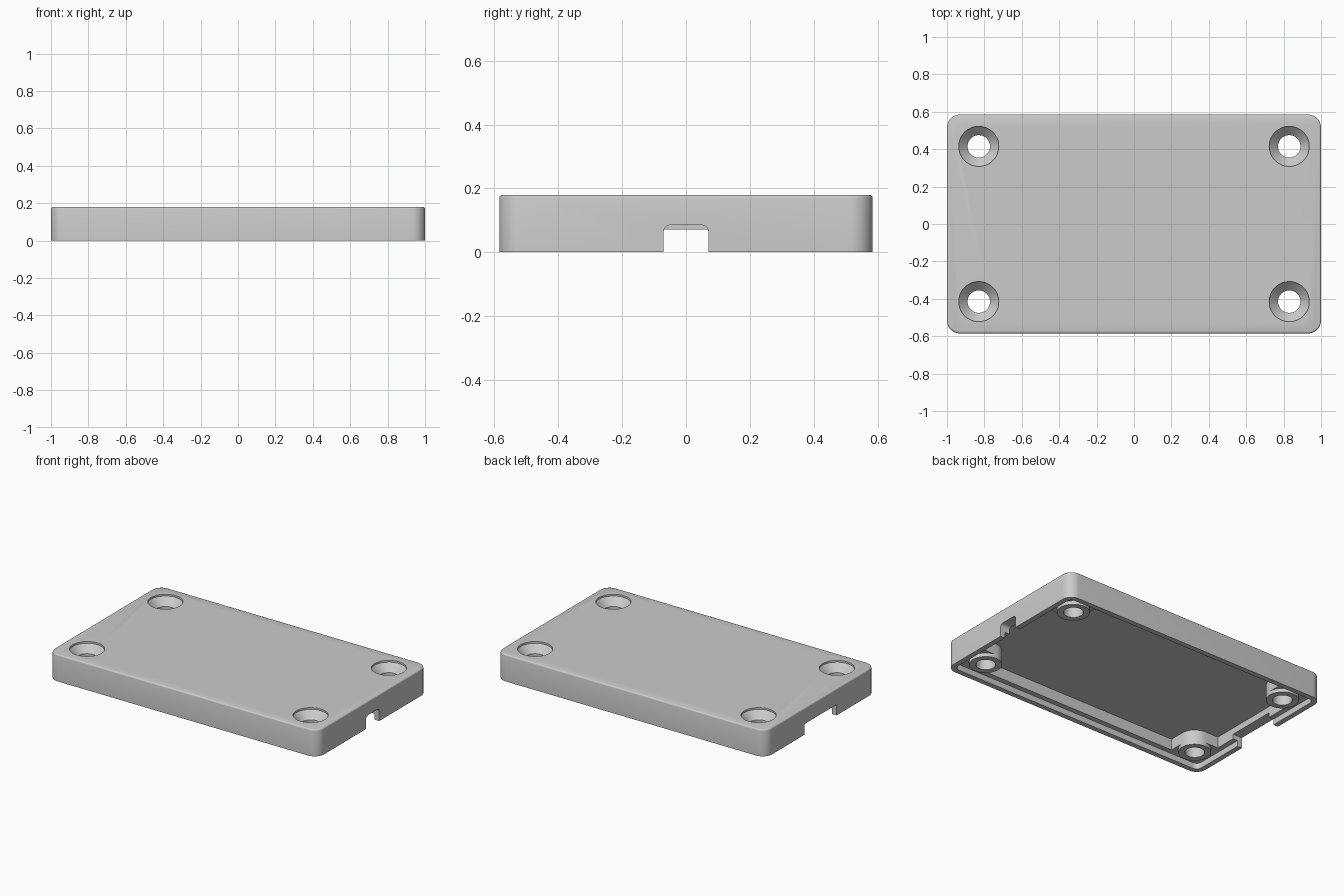
import bpy, bmesh, math
from mathutils import Vector

if "Cube" in bpy.data.objects:
    bpy.data.objects.remove(bpy.data.objects["Cube"])

W, D, H = 2.0, 1.17, 0.18          # lid size
PX, PY = 0.83, 0.415               # screw positions
LEDGE, CEIL = 0.04, 0.115          # lip step and cavity ceiling heights
LIP, WALL = 0.035, 0.07            # lip and wall thickness

grey = bpy.data.materials.new("light grey plastic")
grey.diffuse_color = (0.6, 0.6, 0.6, 1)
grey.use_nodes = True
grey.node_tree.nodes["Principled BSDF"].inputs["Base Color"].default_value = grey.diffuse_color


def rounded_rect(w, d, r, n=10):
    pts = []
    for i, (sx, sy) in enumerate(((1, 1), (-1, 1), (-1, -1), (1, -1))):
        for k in range(n + 1):
            a = math.radians(90 * (i + k / n))
            pts.append((sx * (w / 2 - r) + r * math.cos(a),
                        sy * (d / 2 - r) + r * math.sin(a)))
    return pts


def loft(name, sections):
    """Closed solid through rings of points, each ring at its own height."""
    bm = bmesh.new()
    rings = [[bm.verts.new((x, y, z)) for x, y in pts] for pts, z in sections]
    n = len(rings[0])
    for a, b in zip(rings, rings[1:]):
        for i in range(n):
            j = (i + 1) % n
            bm.faces.new((a[i], a[j], b[j], b[i]))
    bm.faces.new(rings[0][::-1])
    bm.faces.new(rings[-1])
    bmesh.ops.recalc_face_normals(bm, faces=bm.faces)
    me = bpy.data.meshes.new(name)
    bm.to_mesh(me)
    bm.free()
    ob = bpy.data.objects.new(name, me)
    bpy.context.collection.objects.link(ob)
    me.materials.append(grey)
    return ob


def circle(cx, cy, r, n=48):
    return [(cx + r * math.cos(2 * math.pi * i / n),
             cy + r * math.sin(2 * math.pi * i / n)) for i in range(n)]


def rect(x0, x1, y0, y1):
    return [(x0, y0), (x1, y0), (x1, y1), (x0, y1)]


def boolean(target, tool, op):
    m = target.modifiers.new(op, 'BOOLEAN')
    m.operation, m.object, m.solver = op, tool, 'EXACT'
    bpy.context.view_layer.objects.active = target
    bpy.ops.object.modifier_apply(modifier=m.name)
    bpy.data.objects.remove(tool)


# Outer shell with a softened top edge
b = 0.01
shell = [(rounded_rect(W, D, 0.07), 0)]
for k in range(4):
    a = math.radians(30 * k)
    s = b * (1 - math.cos(a))
    shell.append((rounded_rect(W - 2 * s, D - 2 * s, 0.07 - s), H - b + b * math.sin(a)))
lid = loft("enclosure_lid", shell)

# Stepped lip, then the main cavity
boolean(lid, loft("lip_cutter", [
    (rounded_rect(W - 2 * LIP, D - 2 * LIP, 0.035), z) for z in (-0.1, LEDGE)]), 'DIFFERENCE')
boolean(lid, loft("cavity_cutter", [
    (rounded_rect(W - 2 * WALL, D - 2 * WALL, 0.01, 4), z) for z in (-0.1, CEIL)]), 'DIFFERENCE')

# Screw bosses, each joined to both nearby walls
for sx in (-1, 1):
    for sy in (-1, 1):
        cx, cy, r = sx * PX, sy * PY, 0.1
        ex, ey = sx * (W / 2 - 0.05), sy * (D / 2 - 0.05)
        xs, ys = sorted((cx, ex)), sorted((cy, ey))
        boolean(lid, loft("web_x", [(rect(*xs, cy - r, cy + r), z)
                                    for z in (LEDGE, CEIL + 0.02)]), 'UNION')
        boolean(lid, loft("web_y", [(rect(cx - r, cx + r, *ys), z)
                                    for z in (LEDGE, CEIL + 0.02)]), 'UNION')
        boolean(lid, loft("screw_boss", [(circle(cx, cy, r), z)
                                         for z in (0.015, CEIL + 0.03)]), 'UNION')

# Countersunk screw holes
for sx in (-1, 1):
    for sy in (-1, 1):
        cx, cy = sx * PX, sy * PY
        boolean(lid, loft("screw_hole_cutter", [
            (circle(cx, cy, rad), z) for rad, z in
            ((0.06, -0.1), (0.06, 0.12), (0.107, 0.168), (0.107, 0.3))]), 'DIFFERENCE')

# Cable notch with rounded top on the right, wider square notch on the left
notch = [(0.07, -0.1), (0.07, 0.065)]
notch += [(0.05 + 0.02 * math.cos(math.radians(a)), 0.065 + 0.02 * math.sin(math.radians(a)))
          for a in (15, 30, 45, 60, 75, 90)]
notch += [(-y, z) for y, z in reversed(notch)]
cutter = loft("right_notch_cutter", [(notch, 0.9), (notch, 1.1)])
for v in cutter.data.vertices:
    y, z, x = v.co
    v.co = Vector((x, y, z))
boolean(lid, cutter, 'DIFFERENCE')
boolean(lid, loft("left_notch_cutter", [(rect(-1.1, -0.9, -0.17, 0.17), z)
                                        for z in (-0.1, 0.072)]), 'DIFFERENCE')

# Smooth curved walls, crisp edges
bpy.ops.object.select_all(action='DESELECT')
lid.select_set(True)
bpy.context.view_layer.objects.active = lid
bpy.ops.object.shade_smooth_by_angle(angle=math.radians(31))
